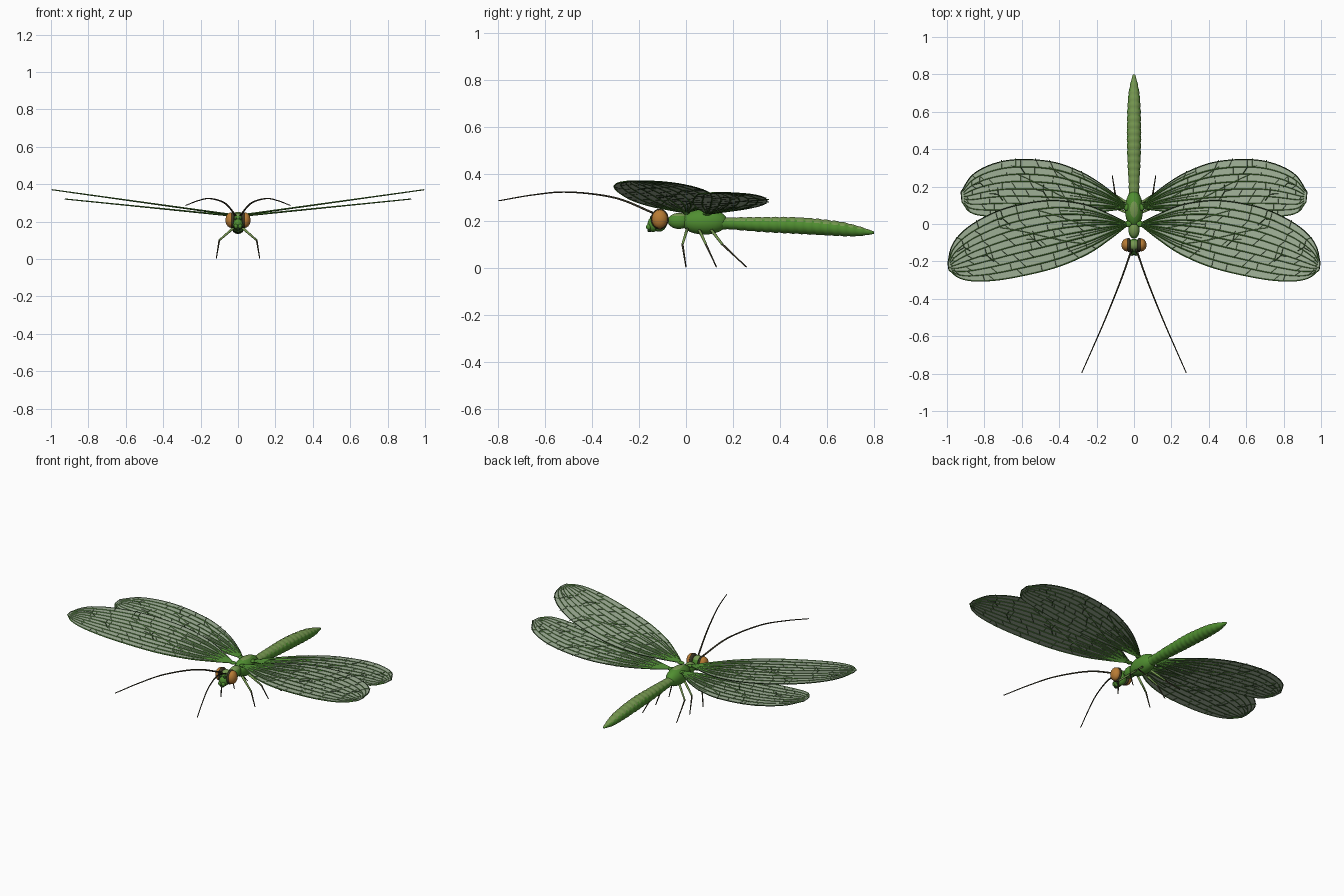
import bpy, bmesh, math, random
from mathutils import Vector

random.seed(4)
if "Cube" in bpy.data.objects:
    bpy.data.objects.remove(bpy.data.objects["Cube"])


def material(name, r, g, b):
    m = bpy.data.materials.new(name)
    m.use_nodes = True
    m.diffuse_color = (r, g, b, 1)
    bsdf = next(n for n in m.node_tree.nodes if n.type == 'BSDF_PRINCIPLED')
    bsdf.inputs["Base Color"].default_value = (r, g, b, 1)
    bsdf.inputs["Roughness"].default_value = 0.6
    return m


GREEN = material("leaf green", .08, .27, .03)
OLIVE = material("olive green", .18, .31, .08)
VEIN = material("vein green", .07, .23, .03)
DARK = material("dark green", .02, .06, .012)
MEMBRANE = material("pale membrane", .36, .45, .32)
BROWN = material("dark brown", .045, .04, .02)
AMBER = material("amber eye", .48, .2, .035)


def finish(name, bm, mats, mirror=False, smooth=True):
    bmesh.ops.recalc_face_normals(bm, faces=bm.faces[:])
    me = bpy.data.meshes.new(name)
    bm.to_mesh(me)
    bm.free()
    for m in mats:
        me.materials.append(m)
    for p in me.polygons:
        p.use_smooth = smooth
    ob = bpy.data.objects.new(name, me)
    bpy.context.collection.objects.link(ob)
    if mirror:
        mod = ob.modifiers.new("mirror", 'MIRROR')
        mod.use_mirror_merge = False
    return ob


def curve(points, n):
    """Resample points as a smooth path, evenly by length."""
    p = [Vector(q) for q in points]
    p = [2 * p[0] - p[1]] + p + [2 * p[-1] - p[-2]]
    fine = []
    for i in range(1, len(p) - 2):
        a, b, c, d = p[i - 1:i + 3]
        for k in range(12):
            t = k / 12
            fine.append(.5 * (2 * b + (c - a) * t + (2 * a - 5 * b + 4 * c - d) * t * t
                              + (3 * b - a - 3 * c + d) * t ** 3))
    fine.append(p[-2])
    run = [0]
    for a, b in zip(fine, fine[1:]):
        run.append(run[-1] + (b - a).length)
    out, j = [], 0
    for i in range(n + 1):
        want = run[-1] * i / n
        while j < len(run) - 2 and run[j + 1] < want:
            j += 1
        out.append(fine[j].lerp(fine[j + 1], (want - run[j]) / (run[j + 1] - run[j])))
    return out


def skin(bm, rings, mat=0):
    """Bridge rings of points and cap both ends."""
    vs = [[bm.verts.new(q) for q in ring] for ring in rings]
    faces = [bm.faces.new(vs[0]), bm.faces.new(vs[-1])]
    n = len(vs[0])
    for a, b in zip(vs, vs[1:]):
        for i in range(n):
            faces.append(bm.faces.new((a[i], a[(i + 1) % n], b[(i + 1) % n], b[i])))
    for f in faces:
        f.material_index = mat


def tube(bm, pts, r0, r1, mat=0, sides=4):
    rings = []
    for i, p in enumerate(pts):
        d = (pts[min(i + 1, len(pts) - 1)] - pts[max(i - 1, 0)]).normalized()
        u = d.cross(Vector((0, 0, 1)) if abs(d.z) < .9 else Vector((0, 1, 0))).normalized()
        v = d.cross(u)
        r = r0 + (r1 - r0) * i / (len(pts) - 1)
        rings.append([p + r * (u * math.cos(a) + v * math.sin(a))
                      for a in (2 * math.pi * k / sides for k in range(sides))])
    skin(bm, rings, mat)


def ellipsoid(name, centre, size, mats, mirror=False, stripe=2):
    """Ellipsoid whose upward faces take the second material."""
    bm = bmesh.new()
    bmesh.ops.create_uvsphere(bm, u_segments=24, v_segments=14, radius=1)
    for f in bm.faces:
        if f.calc_center_median().z > stripe:
            f.material_index = 1
    for v in bm.verts:
        v.co = Vector([c + s * q for c, s, q in zip(centre, size, v.co)])
    return finish(name, bm, mats, mirror)


# Abdomen: tapered, segmented, with an olive back
spine = curve([(.028, .14, .19), (.028, .2, .189), (.034, .32, .185), (.038, .48, .18),
               (.034, .64, .168), (.024, .73, .157), (.006, .8, .15)], 72)
bm = bmesh.new()
rings = []
for i, (r, y, z) in enumerate(spine):
    r *= .95 + .09 * abs(math.sin(math.pi * i / 4))
    rings.append([(r * math.cos(a), y, z + r * .93 * math.sin(a))
                  for a in (2 * math.pi * (k + .5) / 20 for k in range(20))])
skin(bm, rings)
bm.normal_update()
bmesh.ops.recalc_face_normals(bm, faces=bm.faces[:])
for f in bm.faces:
    f.material_index = int(f.normal.z > .6)
finish("abdomen", bm, [GREEN, OLIVE])

# Thorax, neck and head
ellipsoid("thorax", (0, .078, .197), (.048, .1, .055), [GREEN, OLIVE], stripe=.88)
ellipsoid("neck", (0, -.03, .2), (.03, .048, .034), [GREEN, OLIVE], stripe=.7)
ellipsoid("head", (0, -.115, .2), (.034, .036, .046), [GREEN, OLIVE], stripe=.7)
ellipsoid("face", (0, -.14, .185), (.026, .024, .032), [GREEN])
ellipsoid("jaw", (.011, -.158, .175), (.011, .012, .013), [GREEN], True)
ellipsoid("brow_spot", (.013, -.146, .215), (.008, .008, .008), [DARK], True)
ellipsoid("mouth", (0, -.155, .158), (.012, .01, .006), [DARK])
ellipsoid("eye", (.04, -.112, .208), (.027, .034, .04), [AMBER], True)
ellipsoid("eye_rim", (.029, -.112, .208), (.014, .038, .044), [BROWN], True)

# Antennae
bm = bmesh.new()
tube(bm, curve([(.012, -.135, .232), (.07, -.3, .298), (.15, -.5, .323),
                (.215, -.65, .311), (.28, -.797, .286)], 24), .005, .0025, sides=6)
finish("antenna", bm, [BROWN], True)

# Legs: thigh, shin and foot
for name, hip, knee, foot in (("front_leg", .005, -.015, 0), ("middle_leg", .055, .085, .13),
                              ("hind_leg", .105, .155, .258)):
    bm = bmesh.new()
    h, k, f = Vector((.025, hip, .165)), Vector((.1, knee, .1)), Vector((.116, foot, .003))
    tube(bm, [h, h.lerp(k, .5), k], .007, .005, 0, 8)
    tube(bm, [k, k.lerp(f, .5), f], .0045, .0025, 1, 8)
    finish(name, bm, [OLIVE, BROWN], True)


# Wings: membrane, rim, long veins and staggered cross veins
def wing(name, lead, trail, base_z, slope, veins):
    n = 40
    front = curve([(x, y, base_z + slope * x) for x, y in lead], n)
    back = curve([(x, y, base_z + slope * x) for x, y in trail], n)

    def at(i, t):
        return front[i].lerp(back[i], t)

    # Membrane sheet
    bm = bmesh.new()
    rows = [[bm.verts.new(at(i, k / 4)) for k in range(5)] for i in range(n + 1)]
    for a, b in zip(rows, rows[1:]):
        for k in range(4):
            bm.faces.new((a[k], b[k], b[k + 1], a[k + 1]))
    sheet = finish(name + "_membrane", bm, [MEMBRANE], True, False)
    solid = sheet.modifiers.new("thickness", 'SOLIDIFY')
    solid.thickness, solid.offset = .002, 0

    # Rim and long veins, with extra short veins fanning from the root
    bm = bmesh.new()
    tube(bm, front, .0045, .003, 0)
    tube(bm, back, .003, .003, 1)
    tube(bm, [at(n, k / 6) for k in range(7)], .0025, .0025, 1)
    for k in range(1, veins):
        t = k / veins
        tube(bm, [at(i, t) for i in range(n)], .005, .0028, 0)
        if k % 2:
            tube(bm, [at(i, t + .5 / veins) for i in range(15)], .004, .002, 0)
    tube(bm, [at(10 + i, .2 + .035 * i) for i in range(17)], .003, .0025, 0)
    tube(bm, [at(6 + i, .45 + .035 * i) for i in range(14)], .003, .0025, 0)

    # Cross veins; those in the last row poke a little past the edge
    for k in range(veins):
        for i in range(9 + k % 2, n, 4):
            i = min(n - 1, i + random.randint(-1, 1))
            j = min(n, i + random.choice((0, 1)))
            end = (k + 1) / veins + (.03 if k == veins - 1 else 0)
            tube(bm, [at(i, k / veins), at(j, end)], .0024, .0018, 1 if (i + k) % 3 else 0)
    # Branched dark veins
    for i, t in ((19, .35), (24, .75), (29, .3), (33, .6)):
        tube(bm, [at(i, t), at(i + 1, t + .12), at(i + 1, t + .24)], .0035, .0025, 1)
        tube(bm, [at(i + 1, t + .12), at(i + 3, t + .15)], .003, .002, 1)
    finish(name + "_veins", bm, [VEIN, DARK], True, False)


wing("forewing",
     [(.035, -.005), (.13, -.08), (.25, -.16), (.43, -.235), (.67, -.29), (.83, -.305),
      (.93, -.29), (.99, -.245)],
     [(.035, .005), (.16, .065), (.27, .105), (.43, .125), (.6, .105), (.75, .06),
      (.89, -.02), (.97, -.11), (.995, -.21)], .232, .139, 9)
wing("hindwing",
     [(.035, .085), (.15, .07), (.3, .045), (.5, .03), (.75, .04), (.87, .06), (.92, .12)],
     [(.035, .095), (.1, .155), (.2, .23), (.3, .285), (.43, .33), (.6, .345), (.74, .325),
      (.86, .265), (.925, .17)], .228, .1, 8)

# Wing hinges
ellipsoid("forewing_hinge", (.035, .0, .235), (.022, .016, .008), [GREEN], True)
ellipsoid("hindwing_hinge", (.04, .09, .231), (.02, .018, .008), [GREEN], True)
